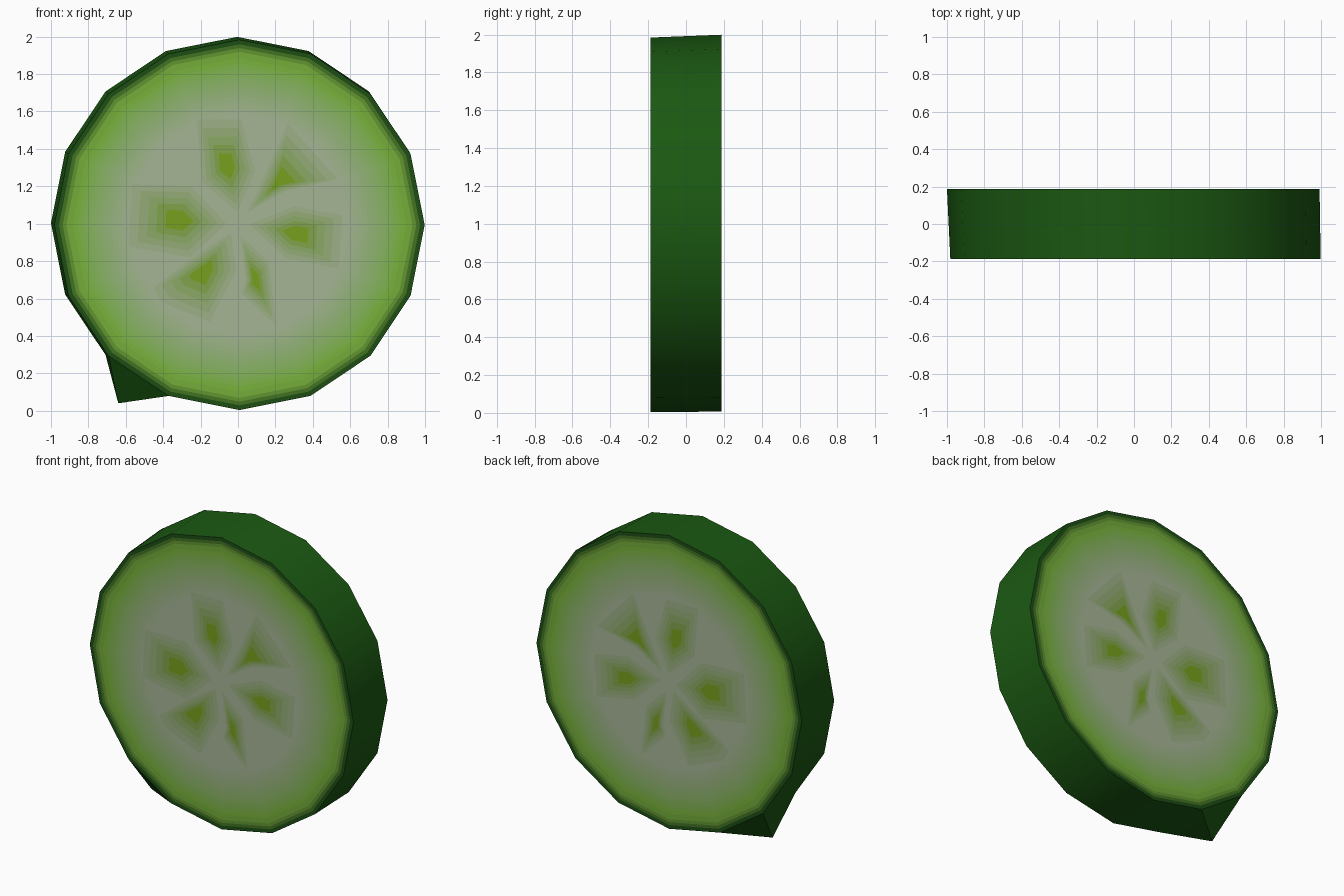
import bpy, bmesh, math
from mathutils import Vector

if "Cube" in bpy.data.objects:
    bpy.data.objects.remove(bpy.data.objects["Cube"])

N = 16
# each cut end: y, centre x, centre z, radius
FRONT = (-0.187, 0.008, 0.994, 0.99)
BACK = (0.187, -0.004, 1.003, 0.996)
FLESH = (0.38, 0.46, 0.30)
GREEN = (0.19, 0.45, 0.045)
DARK = (0.012, 0.075, 0.007)
SEED = (0.18, 0.35, 0.013)


def material(name, rgb):
    m = bpy.data.materials.new(name)
    m.diffuse_color = (*rgb, 1)
    m.use_nodes = True
    m.node_tree.nodes["Principled BSDF"].inputs["Base Color"].default_value = m.diffuse_color
    return m


def mix(a, b, t):
    return tuple(p + (q - p) * t for p, q in zip(a, b))


def make_object(name, bm, mats):
    me = bpy.data.meshes.new(name)
    bm.to_mesh(me)
    bm.free()
    for m in mats:
        me.materials.append(m)
    ob = bpy.data.objects.new(name, me)
    bpy.context.collection.objects.link(ob)
    return ob


def ring(bm, end, f):
    y, cx, cz, r = end
    return [bm.verts.new((cx + f * r * math.cos(2 * math.pi * i / N), y,
                          cz + f * r * math.sin(2 * math.pi * i / N))) for i in range(N)]


# slice body: rind wall and two banded cut faces
mats = [material("rind", (0.011, 0.10, 0.006))]
bands = [(0.60, FLESH)]
bands += [(0.60 + 0.025 * (k + 1), mix(FLESH, GREEN, (k + 1) / 12)) for k in range(12)]
bands += [(0.935, mix(GREEN, DARK, 0.1)), (0.955, mix(GREEN, DARK, 0.4)),
          (0.975, mix(GREEN, DARK, 0.75)), (1.0, DARK)]
mats += [material("flesh_band", c) for _, c in bands]
bm = bmesh.new()
rims = []
for end, flip in ((FRONT, False), (BACK, True)):
    inner = None
    for k, (f, _) in enumerate(bands):
        cur = ring(bm, end, f)
        if inner is None:
            faces = [cur]
        else:
            faces = [[inner[i], cur[i], cur[(i + 1) % N], inner[(i + 1) % N]] for i in range(N)]
        for vs in faces:
            bm.faces.new(vs[::-1] if flip else vs).material_index = k + 1
        inner = cur
    rims.append(inner)
a, b = rims
wall = []
for i in range(N):
    j = (i + 1) % N
    quad = [a[i], b[i], b[j], a[j]]
    if i == 10:
        # pulled-out corner on the lower left of the rind
        tip = bm.verts.new((-0.64, -0.015, 0.04))
        for k in range(4):
            wall.append(bm.faces.new([quad[k], quad[(k + 1) % 4], tip]))
    else:
        wall.append(bm.faces.new(quad))
bmesh.ops.recalc_face_normals(bm, faces=bm.faces[:])
body = make_object("cucumber_slice", bm, mats)
bpy.context.view_layer.objects.active = body
body.select_set(True)
bpy.ops.object.shade_smooth_by_angle(angle=math.radians(30))

# seed pockets: nested outlines on both cut faces
pockets = [
    [(0, .05), (-.2, .22), (-.23, .57), (.02, .57), (.1, .28)],
    [(.04, .05), (.11, .2), (.27, .55), (.55, .24), (.25, .17)],
    [(.05, 0), (.3, .1), (.57, .05), (.55, -.25), (.25, -.19)],
    [(.01, -.05), (.04, -.3), (.02, -.38), (.21, -.56), (.17, -.2)],
    [(-.03, -.04), (-.25, -.18), (-.47, -.35), (-.42, -.43), (-.15, -.54), (0, -.25)],
    [(-.05, 0), (-.25, -.19), (-.6, -.13), (-.58, .22), (-.25, .21)],
]
LEVELS = 5
pmats = [material("seed_pocket", mix(FLESH, SEED, (k + 1) / LEVELS)) for k in range(LEVELS)]
for label, end, side in (("front", FRONT, -1), ("back", BACK, 1)):
    bm = bmesh.new()
    for p in pockets:
        pts = [Vector(q) for q in p]
        mid = sum(pts, Vector((0, 0))) / len(pts)
        core = mid * (0.31 / mid.length)
        for k in range(LEVELS):
            s = 0.95 - 0.17 * k
            y = end[0] + side * 0.0007 * (k + 1)
            vs = [bm.verts.new((q.x, y, 1 + q.y)) for q in (core + (v - core) * s for v in pts)]
            face = bm.faces.new(vs)
            face.normal_update()
            if face.normal.y * side < 0:
                face.normal_flip()
            face.material_index = k
    make_object("seed_pockets_" + label, bm, pmats)
